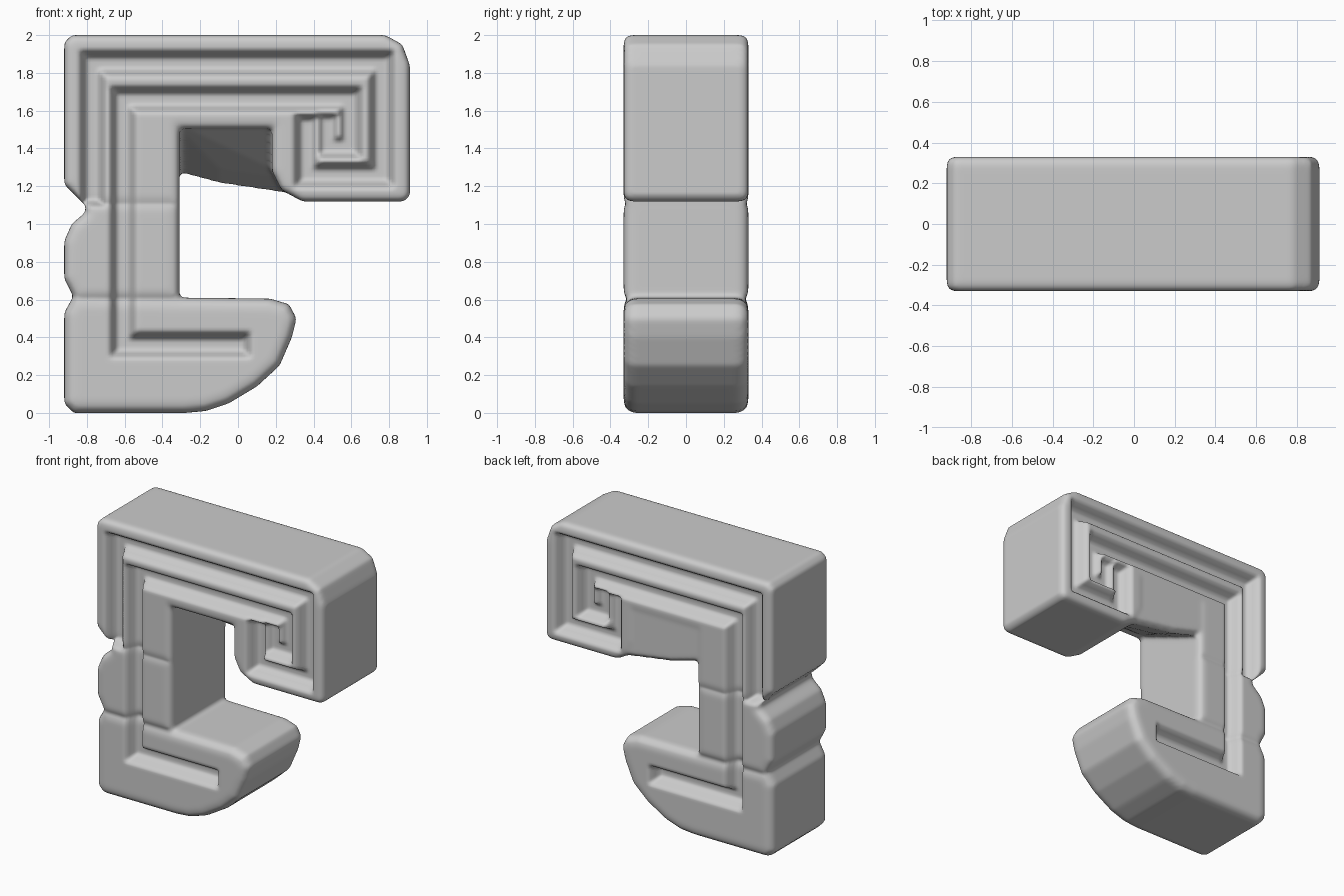
import bpy, bmesh

if "Cube" in bpy.data.objects:
    bpy.data.objects.remove(bpy.data.objects["Cube"])

D = 0.33  # half depth


def prism(bm, pts, bevel):
    """Extrude an x-z outline through the depth and round its front and back rims."""
    part = bmesh.new()
    face = part.faces.new([part.verts.new((x, -D, z)) for x, z in pts])
    ext = bmesh.ops.extrude_face_region(part, geom=[face])
    moved = [v for v in ext["geom"] if isinstance(v, bmesh.types.BMVert)]
    bmesh.ops.translate(part, verts=moved, vec=(0, 2 * D, 0))
    bmesh.ops.recalc_face_normals(part, faces=part.faces)
    rims = [e for e in part.edges if abs(e.verts[0].co.y - e.verts[1].co.y) < 1e-4]
    bmesh.ops.bevel(part, geom=rims, offset=bevel, segments=3, profile=0.5,
                    affect='EDGES', clamp_overlap=True)
    add(bm, part)


def add(bm, part):
    tmp = bpy.data.meshes.new("part")
    part.to_mesh(tmp)
    part.free()
    bm.from_mesh(tmp)
    bpy.data.meshes.remove(tmp)


bm = bmesh.new()

# Upper hook with its short leg
prism(bm, [(-0.88, 2.0), (0.78, 2.0), (0.87, 1.95), (0.91, 1.84), (0.91, 1.15),
           (0.88, 1.12), (0.34, 1.12), (0.23, 1.18), (0.18, 1.28), (0.18, 1.505),
           (-0.31, 1.505), (-0.31, 1.10), (-0.81, 1.10), (-0.92, 1.21),
           (-0.92, 1.96)], 0.04)
# Middle block of the stem
prism(bm, [(-0.31, 1.125), (-0.31, 0.595), (-0.86, 0.595), (-0.92, 0.71),
           (-0.92, 0.91), (-0.88, 1.0), (-0.81, 1.06), (-0.80, 1.125)], 0.05)
# Foot with a curved toe
prism(bm, [(-0.31, 0.61), (0.17, 0.605), (0.27, 0.575), (0.31, 0.50), (0.285, 0.40),
           (0.22, 0.25), (0.10, 0.14), (-0.05, 0.05), (-0.17, 0.01), (-0.28, 0.0),
           (-0.87, 0.0), (-0.92, 0.05), (-0.92, 0.53), (-0.87, 0.62)], 0.06)
# Sloped web behind the notch
web = bmesh.new()
for x, low in ((-0.34, 1.28), (-0.1, 1.215), (0.30, 1.155)):
    for y, z in ((-0.30, 1.54), (0.325, 1.56), (0.325, low + 0.03), (0.29, low), (0.10, low + 0.08)):
        web.verts.new((x, y, z))
bmesh.ops.convex_hull(web, input=web.verts)
bmesh.ops.recalc_face_normals(web, faces=web.faces)
add(bm, web)

mesh = bpy.data.meshes.new("blend_base")
bm.to_mesh(mesh)
bm.free()
base = bpy.data.objects.new("blend_base", mesh)
bpy.context.collection.objects.link(base)

# Fuse the blocks into one soft skin
mod = base.modifiers.new("fuse", 'REMESH')
mod.mode = 'VOXEL'
mod.voxel_size = 0.014
soft = base.modifiers.new("soften", 'SMOOTH')
soft.factor, soft.iterations = 0.5, 4
deps = bpy.context.evaluated_depsgraph_get()
skin = bpy.data.meshes.new_from_object(base.evaluated_get(deps))
bpy.data.objects.remove(base)

# Spiral grooves, pressed into front and back alike
GROOVES = [
    [(-0.77, 1.16), (-0.77, 1.85), (0.76, 1.85), (0.76, 1.26), (0.365, 1.26), (0.365, 1.52)],
    [(0.0, 0.36), (-0.61, 0.36), (-0.61, 1.66), (0.59, 1.66), (0.59, 1.41), (0.475, 1.41), (0.475, 1.53)],
]
boxes = []
for path in GROOVES:
    for (x0, z0), (x1, z1) in zip(path, path[1:]):
        boxes.append((min(x0, x1), max(x0, x1), min(z0, z1), max(z0, z1)))


def groove_depth(x, z):
    d = min(max(a - x, x - b, c - z, z - e, 0.0) for a, b, c, e in boxes)
    t = min(max((0.075 - d) / 0.05, 0.0), 1.0)
    return 0.09 * t * t * (3 - 2 * t)


for v in skin.vertices:
    if abs(v.co.y) > 0.22:
        v.co.y -= (1 if v.co.y > 0 else -1) * groove_depth(v.co.x, v.co.z)

skin.name = "carved_hook"
skin.polygons.foreach_set("use_smooth", [True] * len(skin.polygons))
hook = bpy.data.objects.new("carved_hook", skin)
bpy.context.collection.objects.link(hook)
soft = hook.modifiers.new("soften", 'SMOOTH')
soft.factor, soft.iterations = 0.5, 2
